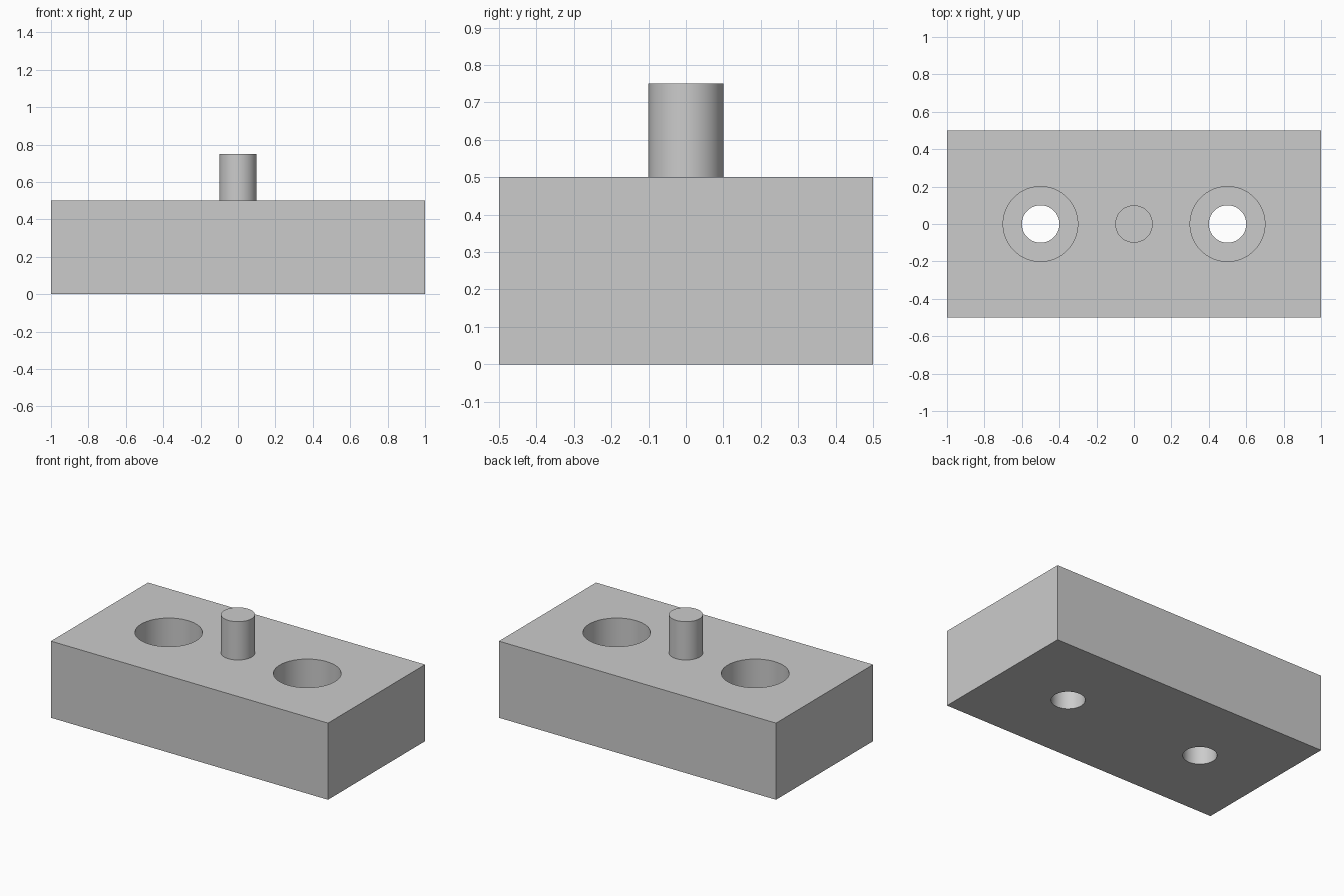
import bpy
import math

SEGMENTS = 96

default_cube = bpy.data.objects.get("Cube")
if default_cube:
    bpy.data.objects.remove(default_cube, do_unlink=True)

# One plain grey for the whole part
grey = bpy.data.materials.new("light_grey")
grey.use_nodes = True
colour = (0.6, 0.6, 0.6, 1.0)
grey.diffuse_color = colour
grey.node_tree.nodes["Principled BSDF"].inputs["Base Color"].default_value = colour


def cylinder(name, radius, x, bottom, top):
    bpy.ops.mesh.primitive_cylinder_add(
        vertices=SEGMENTS, radius=radius, depth=top - bottom,
        location=(x, 0, (bottom + top) / 2))
    obj = bpy.context.object
    obj.name = name
    obj.data.materials.append(grey)
    return obj


def smooth(obj):
    bpy.ops.object.select_all(action="DESELECT")
    obj.select_set(True)
    bpy.context.view_layer.objects.active = obj
    bpy.ops.object.shade_smooth_by_angle(angle=math.radians(30))


def cut(target, cutter):
    bpy.context.view_layer.objects.active = target
    mod = target.modifiers.new(cutter.name, "BOOLEAN")
    mod.operation = "DIFFERENCE"
    mod.solver = "EXACT"
    mod.object = cutter
    bpy.ops.object.modifier_apply(modifier=mod.name)
    bpy.data.objects.remove(cutter, do_unlink=True)


# Rectangular block
bpy.ops.mesh.primitive_cube_add(size=1, location=(0, 0, 0.25))
block = bpy.context.object
block.name = "base_block"
block.scale = (2, 1, 0.5)
bpy.ops.object.transform_apply(location=True, rotation=False, scale=True)
block.data.materials.append(grey)

# Counterbored through holes on either side
for side, x in (("right", -0.5), ("left", 0.5)):
    cut(block, cylinder(side + "_counterbore", 0.2, x, 0.25, 0.6))
    cut(block, cylinder(side + "_through_hole", 0.1, x, -0.1, 0.4))
smooth(block)

# Central locating pin, seated slightly into the block
pin = cylinder("center_pin", 0.1, 0, 0.49, 0.75)
smooth(pin)
